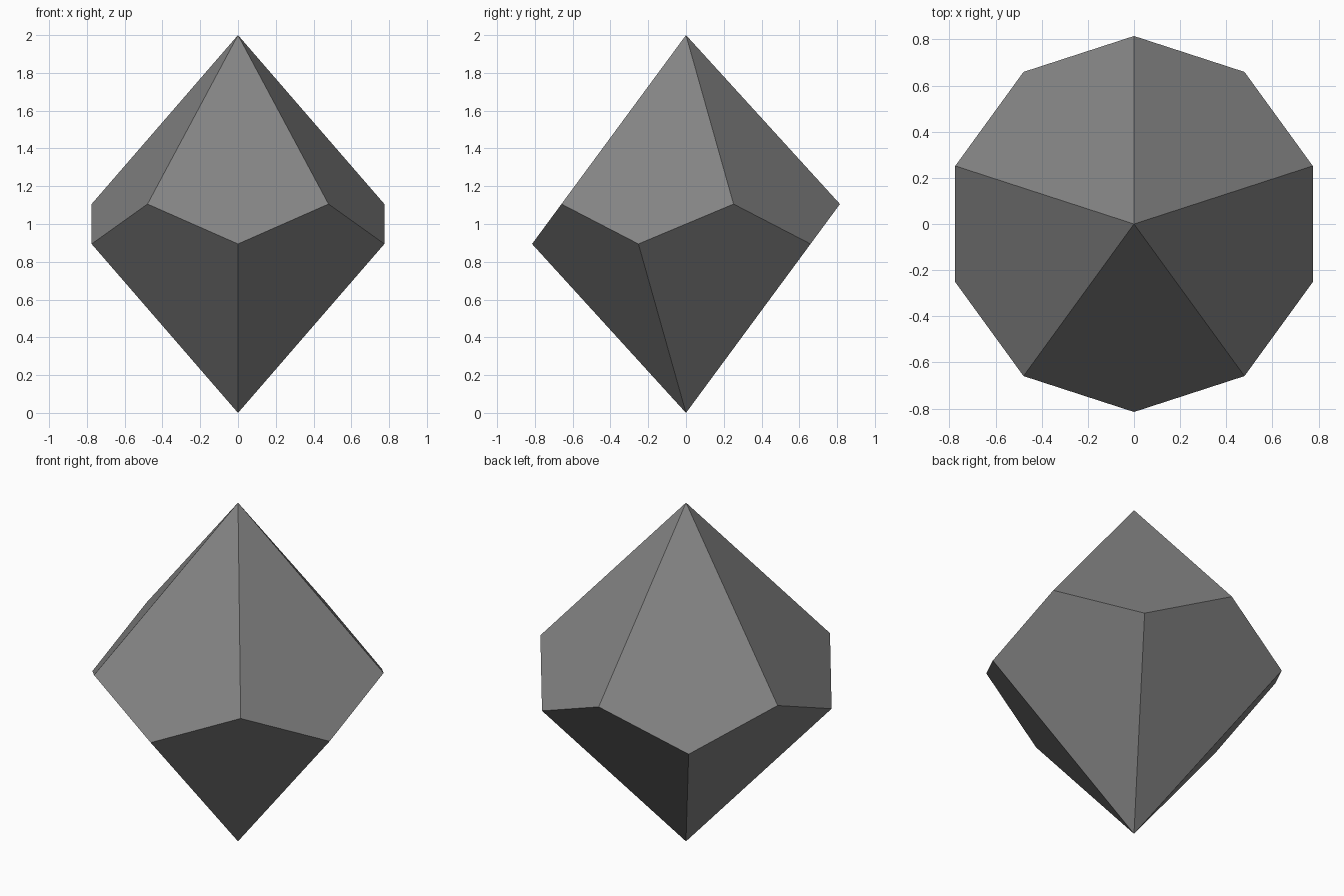
import bpy
import bmesh
from math import cos, sin, tan, pi

default = bpy.data.objects.get("Cube")
if default:
    bpy.data.objects.remove(default, do_unlink=True)

SIDES = 5            # kite faces per half
RADIUS = 0.815       # radius of the zigzag girdle
HALF = 1.0           # centre to each tip
STEP = HALF * tan(pi / (4 * SIDES) * 2) ** 2   # girdle offset that keeps the kites flat

# Dark grey material
grey = bpy.data.materials.new("dark grey")
grey.use_nodes = True
colour = (0.23, 0.23, 0.23, 1)
grey.diffuse_color = colour
grey.node_tree.nodes["Principled BSDF"].inputs["Base Color"].default_value = colour

# Ten-sided die: two tips joined by a zigzag girdle
bm = bmesh.new()
top = bm.verts.new((0, 0, 2 * HALF))
bottom = bm.verts.new((0, 0, 0))
count = 2 * SIDES
ring = []
for i in range(count):
    angle = -pi / 2 + i * pi / SIDES
    z = HALF + (STEP if i % 2 else -STEP)
    ring.append(bm.verts.new((RADIUS * cos(angle), RADIUS * sin(angle), z)))

# One kite per girdle vertex: low vertices join the top tip, high ones the bottom
for i in range(count):
    before, here, after = ring[i - 1], ring[i], ring[(i + 1) % count]
    if i % 2 == 0:
        bm.faces.new((top, before, here, after))
    else:
        bm.faces.new((bottom, after, here, before))
bmesh.ops.recalc_face_normals(bm, faces=bm.faces)

mesh = bpy.data.meshes.new("ten_sided_die")
bm.to_mesh(mesh)
bm.free()
mesh.materials.append(grey)
die = bpy.data.objects.new("ten_sided_die", mesh)
bpy.context.collection.objects.link(die)
